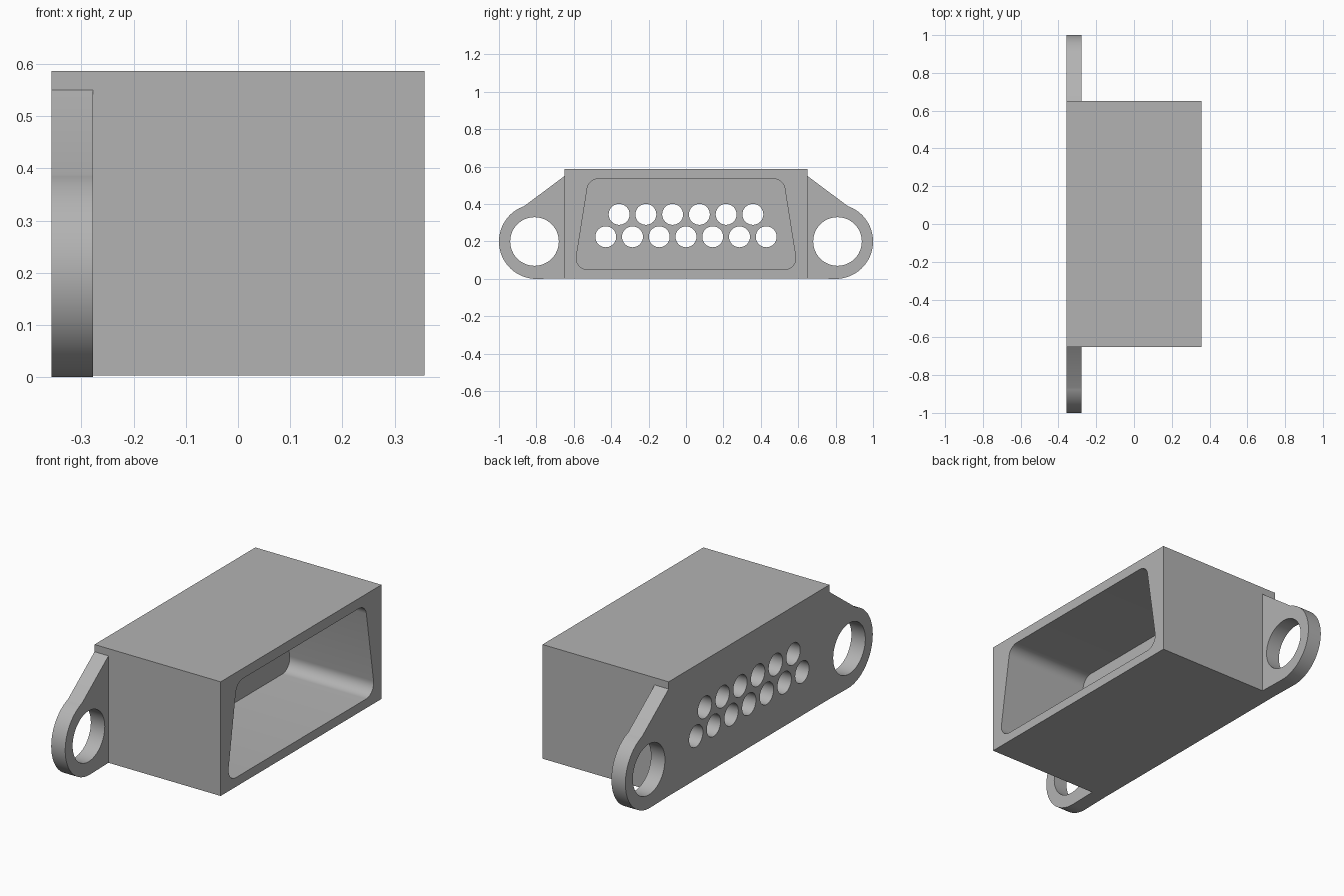
import bpy, bmesh, math
from mathutils import Vector

if "Cube" in bpy.data.objects:
    bpy.data.objects.remove(bpy.data.objects["Cube"])

X_BACK, X_FRONT = -0.357, 0.357      # mounting side, open side
X_FLANGE, X_CAVITY = -0.278, -0.118  # flange face, cavity floor

grey = bpy.data.materials.new("plain grey")
grey.diffuse_color = (0.45, 0.45, 0.45, 1)
grey.use_nodes = True
grey.node_tree.nodes["Principled BSDF"].inputs["Base Color"].default_value = grey.diffuse_color


def prisms(name, profiles, x0, x1):
    """Extrude closed (y, z) profiles along x into one object."""
    bm = bmesh.new()
    for pts in profiles:
        face = bm.faces.new([bm.verts.new((x0, y, z)) for y, z in pts])
        out = bmesh.ops.extrude_face_region(bm, geom=[face])
        verts = [v for v in out["geom"] if isinstance(v, bmesh.types.BMVert)]
        bmesh.ops.translate(bm, verts=verts, vec=(x1 - x0, 0, 0))
    bmesh.ops.recalc_face_normals(bm, faces=bm.faces)
    mesh = bpy.data.meshes.new(name)
    bm.to_mesh(mesh)
    bm.free()
    mesh.materials.append(grey)
    obj = bpy.data.objects.new(name, mesh)
    bpy.context.collection.objects.link(obj)
    return obj


def arc(cy, cz, r, a0, a1, n):
    return [(cy + r * math.cos(a0 + (a1 - a0) * i / n),
             cz + r * math.sin(a0 + (a1 - a0) * i / n)) for i in range(n + 1)]


def circle(cy, cz, r, n=48):
    return arc(cy, cz, r, 0, 2 * math.pi, n)[:-1]


def rounded(corners, r, n=10):
    """Round every corner of a convex counter-clockwise polygon."""
    pts = []
    for i, c in enumerate(corners):
        c = Vector(c)
        a = (Vector(corners[i - 1]) - c).normalized()
        b = (Vector(corners[(i + 1) % len(corners)]) - c).normalized()
        half = a.angle(b) / 2
        mid = c + (a + b).normalized() * r / math.sin(half)
        start = c + a * r / math.tan(half) - mid
        a0 = math.atan2(start.y, start.x)
        pts += arc(mid.x, mid.y, r, a0, a0 + math.pi - 2 * half, n)
    return pts


def combine(obj, tool, operation):
    """Apply a boolean and discard the tool."""
    mod = obj.modifiers.new(operation, "BOOLEAN")
    mod.object, mod.operation, mod.solver = tool, operation, "EXACT"
    bpy.context.view_layer.objects.active = obj
    bpy.ops.object.modifier_apply(modifier=mod.name)
    bpy.data.objects.remove(tool)


# Box body
shell = prisms("connector_shell", [[(-0.65, 0.003), (0.65, 0.003),
               (0.65, 0.587), (-0.65, 0.587)]], X_BACK, X_FRONT)

# Mounting ears with a rounded end and a sloping shoulder
ear = [(0.6, 0.003), (0.65, 0.003)]
ear += arc(0.8, 0.2, 0.2, -math.pi / 2, math.atan2(0.19, 0.065), 40)
ear += [(0.65, 0.55), (0.6, 0.55)]
for side in (1, -1):
    combine(shell, prisms("ear", [[(side * y, z) for y, z in ear]],
                          X_BACK, X_FLANGE), "UNION")

# Screw holes
combine(shell, prisms("screw_holes", [circle(s * 0.81, 0.2, 0.13) for s in (1, -1)],
                      X_BACK - 0.1, X_FLANGE + 0.1), "DIFFERENCE")

# Tapered socket cavity
cavity = rounded([(-0.597, 0.05), (0.597, 0.05), (0.52, 0.535), (-0.52, 0.535)], 0.06)
combine(shell, prisms("cavity", [cavity], X_CAVITY, X_FRONT + 0.1), "DIFFERENCE")

# Two staggered rows of pin holes
pins = [circle(0.143 * (i - (n - 1) / 2), z, 0.056, 32)
        for n, z in ((7, 0.225), (6, 0.345)) for i in range(n)]
combine(shell, prisms("pin_holes", pins, X_BACK - 0.1, X_CAVITY + 0.1), "DIFFERENCE")

# Smooth rounds, sharp edges
bpy.ops.object.select_all(action="DESELECT")
shell.select_set(True)
bpy.context.view_layer.objects.active = shell
bpy.ops.object.shade_smooth_by_angle(angle=math.radians(30))
